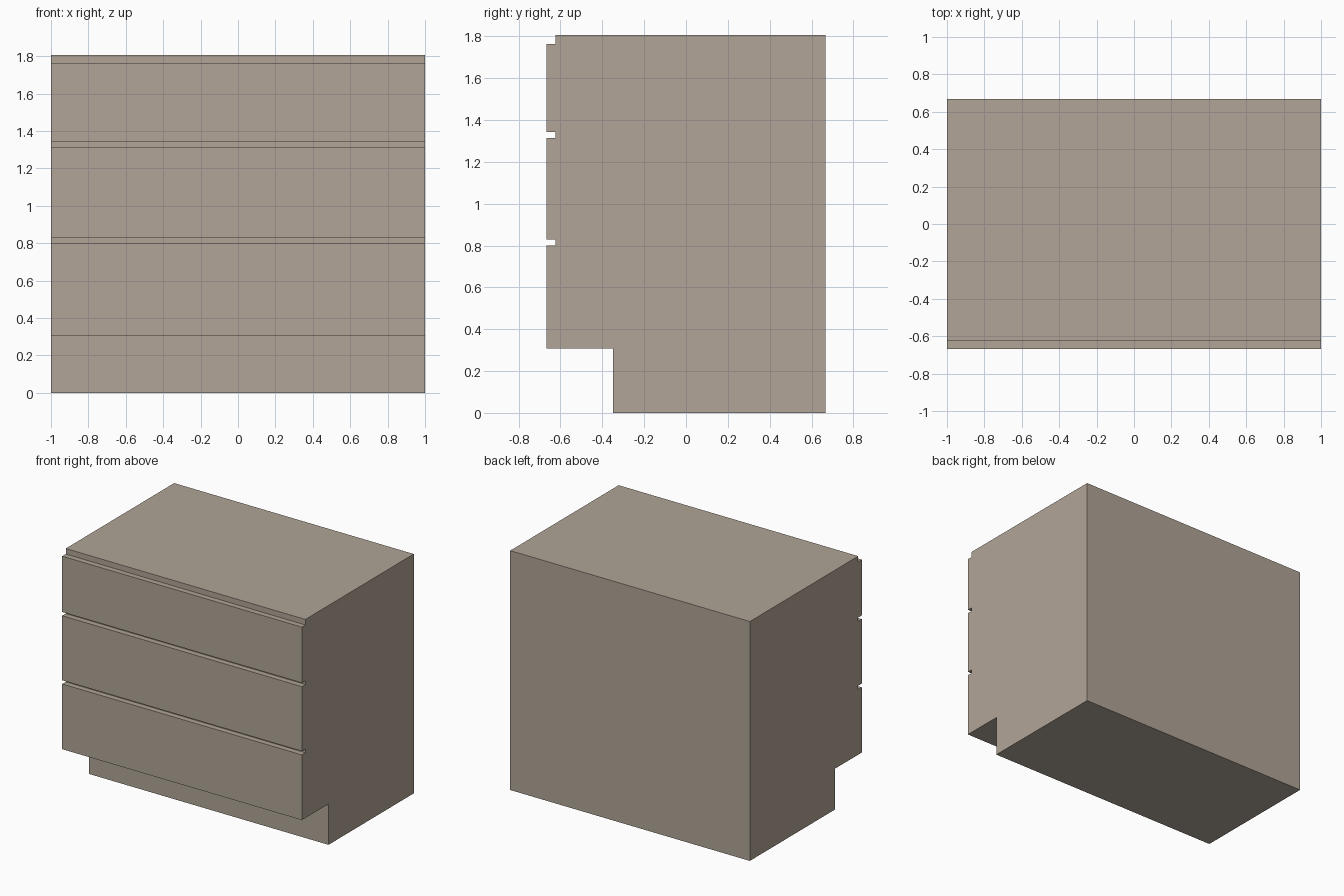
import bpy, bmesh

if "Cube" in bpy.data.objects:
    bpy.data.objects.remove(bpy.data.objects["Cube"])

HALF_W, FRONT, BACK = 1.0, -0.667, 0.667
RECESS, TOE, TOP = -0.625, -0.349, 1.806
DRAWERS = [(0.308, 0.80), (0.828, 1.315), (1.343, 1.764)]  # bottom, top of each front


def extrude_profile(name, profile):
    """Extrude a (y, z) side profile across the full width."""
    bm = bmesh.new()
    face = bm.faces.new([bm.verts.new((-HALF_W, y, z)) for y, z in profile])
    result = bmesh.ops.extrude_face_region(bm, geom=[face])
    verts = [v for v in result["geom"] if isinstance(v, bmesh.types.BMVert)]
    bmesh.ops.translate(bm, verts=verts, vec=(2 * HALF_W, 0, 0))
    bmesh.ops.recalc_face_normals(bm, faces=bm.faces)
    mesh = bpy.data.meshes.new(name)
    bm.to_mesh(mesh)
    bm.free()
    obj = bpy.data.objects.new(name, mesh)
    bpy.context.collection.objects.link(obj)
    return obj


# Plinth with recessed toe space
profile = [(BACK, 0), (TOE, 0), (TOE, DRAWERS[0][0])]

# Drawer fronts separated by finger grooves
for i, (bottom, top) in enumerate(DRAWERS):
    if i:
        profile.append((RECESS, bottom))
    profile += [(FRONT, bottom), (FRONT, top), (RECESS, top)]

# Top edge and back
profile += [(RECESS, TOP), (BACK, TOP)]
cabinet = extrude_profile("drawer_cabinet", profile)

# Warm taupe finish
finish = bpy.data.materials.new("taupe_finish")
finish.diffuse_color = (0.44, 0.376, 0.31, 1)
finish.use_nodes = True
finish.node_tree.nodes["Principled BSDF"].inputs["Base Color"].default_value = finish.diffuse_color
cabinet.data.materials.append(finish)
